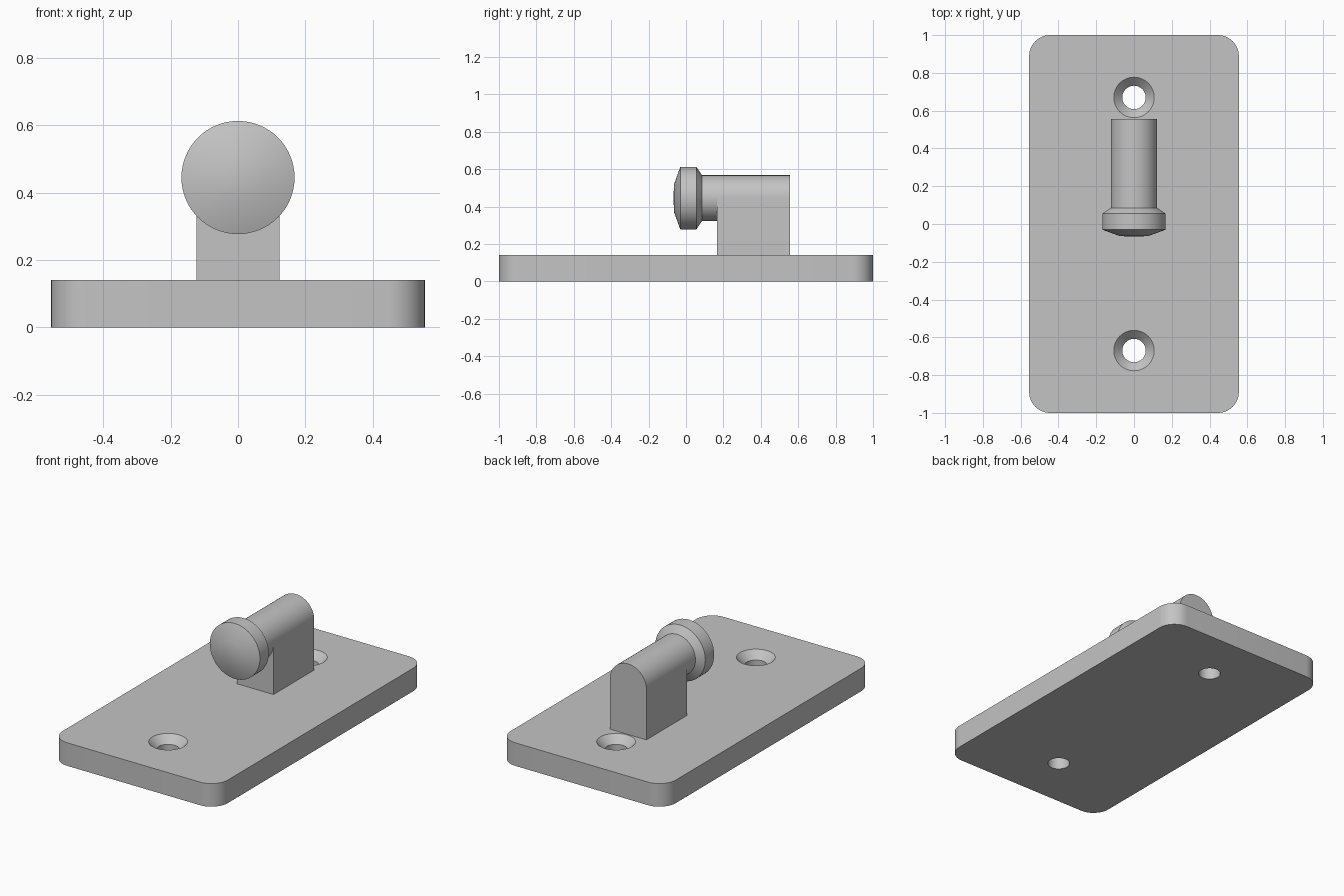
import bpy, bmesh
from math import pi, sin, cos, radians

cube = bpy.data.objects.get("Cube")
if cube:
    bpy.data.objects.remove(cube, do_unlink=True)

metal = bpy.data.materials.new("light grey")
metal.use_nodes = True
grey = (0.55, 0.55, 0.55, 1)
metal.diffuse_color = grey
metal.node_tree.nodes["Principled BSDF"].inputs["Base Color"].default_value = grey

AXIS_Z = 0.445      # height of the pin axis
PIN_R = 0.123
PLATE_H = 0.14


def finish(name, bm):
    bmesh.ops.recalc_face_normals(bm, faces=bm.faces)
    mesh = bpy.data.meshes.new(name)
    bm.to_mesh(mesh)
    bm.free()
    mesh.materials.append(metal)
    obj = bpy.data.objects.new(name, mesh)
    bpy.context.collection.objects.link(obj)
    return obj


def smooth(obj):
    bpy.ops.object.select_all(action="DESELECT")
    obj.select_set(True)
    bpy.context.view_layer.objects.active = obj
    bpy.ops.object.shade_smooth_by_angle(angle=radians(30))


def extrude(name, outline, vector):
    """Solid from a closed 3D outline swept along a vector."""
    bm = bmesh.new()
    face = bm.faces.new([bm.verts.new(p) for p in outline])
    swept = bmesh.ops.extrude_face_region(bm, geom=[face], use_keep_orig=True)
    verts = [g for g in swept["geom"] if isinstance(g, bmesh.types.BMVert)]
    bmesh.ops.translate(bm, verts=verts, vec=vector)
    return finish(name, bm)


def lathe(name, profile, place, segments=64):
    """Revolve (radius, height) points; place maps (a, b, height) to space."""
    bm = bmesh.new()
    rings = []
    for r, h in profile:
        if r == 0:
            rings.append([bm.verts.new(place(0, 0, h))] * segments)
        else:
            rings.append([bm.verts.new(place(r * cos(t), r * sin(t), h))
                          for t in (2 * pi * i / segments for i in range(segments))])
    for low, high in zip(rings, rings[1:]):
        for i in range(segments):
            j = (i + 1) % segments
            corners = dict.fromkeys((low[i], low[j], high[j], high[i]))
            bm.faces.new(list(corners))
    return finish(name, bm)


# Base plate with rounded corners
half_x, half_y, corner = 0.555, 1.0, 0.11
outline = []
for k, (sx, sy) in enumerate([(1, 1), (-1, 1), (-1, -1), (1, -1)]):
    for i in range(13):
        t = (k + i / 12) * pi / 2
        outline.append((sx * (half_x - corner) + corner * cos(t),
                        sy * (half_y - corner) + corner * sin(t), 0))
plate = extrude("base_plate", outline, (0, 0, PLATE_H))

# Countersunk screw holes
hole = [(0, -0.1), (0.062, -0.1), (0.062, 0.095), (0.107, PLATE_H), (0.107, 0.3), (0, 0.3)]
bpy.context.view_layer.objects.active = plate
for y in (-0.67, 0.67):
    cutter = lathe("hole_cutter", hole, lambda a, b, h: (a, b + y, h))
    cutter.hide_render = True
    cut = plate.modifiers.new("screw_hole", "BOOLEAN")
    cut.object = cutter
    cut.solver = "EXACT"
    bpy.ops.object.modifier_apply(modifier=cut.name)
    bpy.data.objects.remove(cutter, do_unlink=True)
smooth(plate)

# Upright post with a round top
arch = [(PIN_R, 0.165, PLATE_H)]
arch += [(PIN_R * cos(pi * i / 32), 0.165, AXIS_Z + PIN_R * sin(pi * i / 32)) for i in range(33)]
arch += [(-PIN_R, 0.165, PLATE_H)]
smooth(extrude("post", arch, (0, 0.39, 0)))

# Pin with a domed knob on its front end
knob = [(0, -0.067), (0.075, -0.064), (0.168, -0.03), (0.168, 0.055), (PIN_R, 0.085), (PIN_R, 0.165)]
smooth(lathe("knob_and_pin", knob, lambda a, b, h: (a, h, AXIS_Z + b)))
